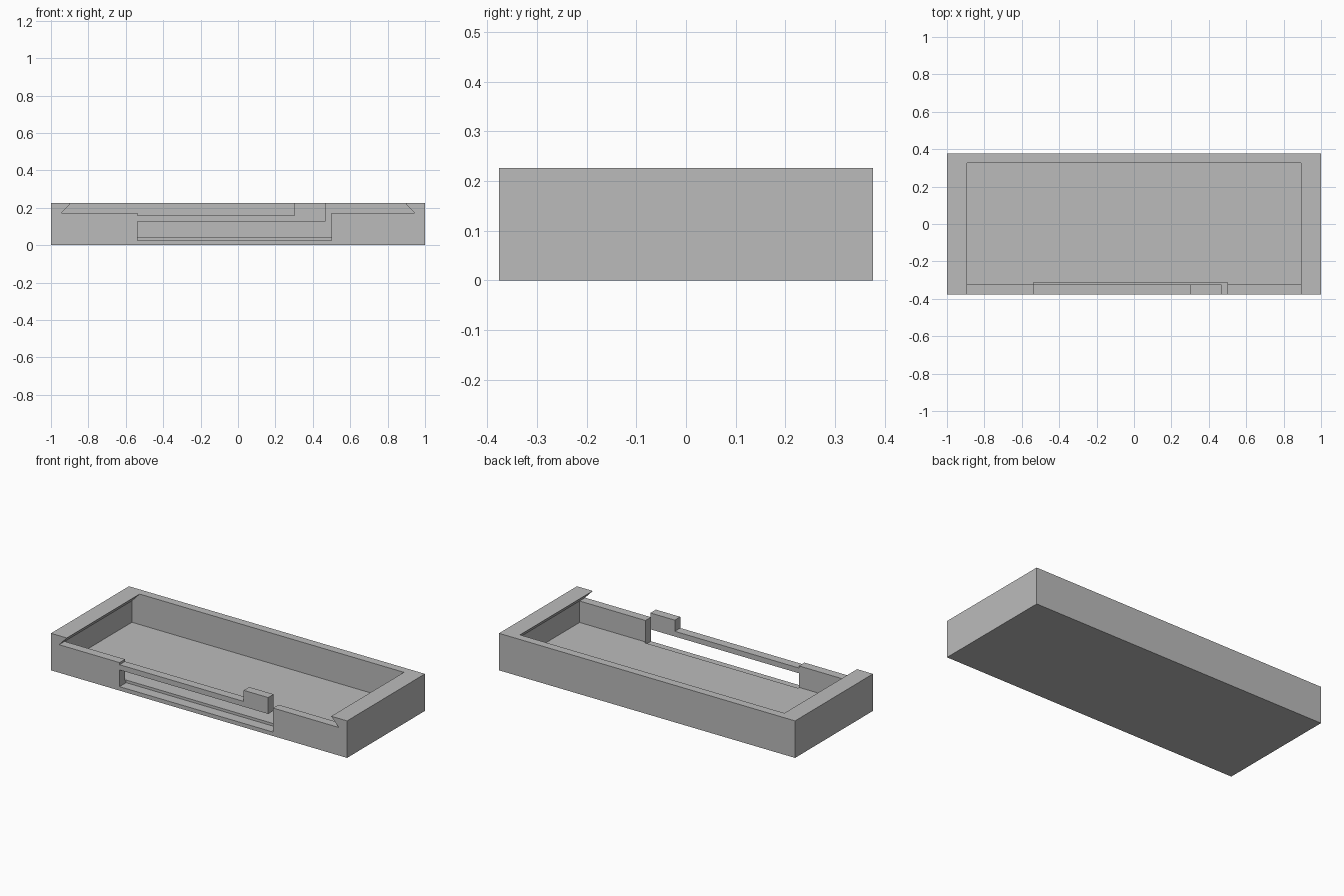
import bpy
import bmesh

if "Cube" in bpy.data.objects:
    bpy.data.objects.remove(bpy.data.objects["Cube"], do_unlink=True)

HALF_X, HALF_Y, HEIGHT = 1.0, 0.376, 0.226
FLOOR, LEDGE = 0.04, 0.171
CAVITY, LIP = 0.945, 0.893              # half widths below and at the top of the lip
OVER = HEIGHT + (HEIGHT - LEDGE)        # cutters rise past the rim
OVER_X = LIP - (CAVITY - LIP)           # the slope carried on up to there
WALL_IN = -0.323                        # inner face of the front wall
SLOT_LEFT, SLOT_RIGHT = -0.537, 0.5
TAB_LEFT, TAB_RIGHT = 0.302, 0.467
BAR_LOW, BAR_HIGH = 0.126, 0.158

grey = bpy.data.materials.new("plain grey")
grey.use_nodes = True
colour = (0.5, 0.5, 0.5, 1)
grey.diffuse_color = colour
grey.node_tree.nodes["Principled BSDF"].inputs["Base Color"].default_value = colour


def prism(name, profile, y0, y1):
    """Extrude an (x, z) profile from y0 to y1."""
    bm = bmesh.new()
    face = bm.faces.new([bm.verts.new((x, y0, z)) for x, z in profile])
    grown = bmesh.ops.extrude_face_region(bm, geom=[face])["geom"]
    moved = [v for v in grown if isinstance(v, bmesh.types.BMVert)]
    bmesh.ops.translate(bm, verts=moved, vec=(0, y1 - y0, 0))
    bmesh.ops.recalc_face_normals(bm, faces=bm.faces)
    mesh = bpy.data.meshes.new(name)
    bm.to_mesh(mesh)
    bm.free()
    mesh.materials.append(grey)
    obj = bpy.data.objects.new(name, mesh)
    bpy.context.collection.objects.link(obj)
    return obj


def cut(body, cutter):
    cutter.hide_render = True
    mod = body.modifiers.new(cutter.name, "BOOLEAN")
    mod.operation, mod.solver, mod.object = "DIFFERENCE", "EXACT", cutter
    bpy.context.view_layer.objects.active = body
    bpy.ops.object.modifier_apply(modifier=mod.name)
    bpy.data.objects.remove(cutter, do_unlink=True)


# Solid block of the tray
tray = prism("tray_body", [(-HALF_X, 0), (HALF_X, 0), (HALF_X, HEIGHT), (-HALF_X, HEIGHT)],
             -HALF_Y, HALF_Y)

# Inner cavity with overhanging side lips
cut(tray, prism("cavity_cutter", [
    (-CAVITY, FLOOR), (CAVITY, FLOOR), (CAVITY, LEDGE), (OVER_X, OVER),
    (-OVER_X, OVER), (-CAVITY, LEDGE)], WALL_IN, 0.326))

# Lid groove through the front wall, left of the latch tab and above the latch bar
cut(tray, prism("groove_cutter", [
    (-CAVITY, LEDGE), (SLOT_LEFT, LEDGE), (SLOT_LEFT, BAR_HIGH), (TAB_LEFT, BAR_HIGH),
    (TAB_LEFT, OVER), (-OVER_X, OVER)], -0.45, -0.312))

# Slot under the latch bar, joined to the groove on the other side of the tab
cut(tray, prism("slot_cutter", [
    (SLOT_LEFT, 0.024), (SLOT_RIGHT, 0.024), (SLOT_RIGHT, LEDGE), (CAVITY, LEDGE),
    (OVER_X, OVER), (TAB_RIGHT, OVER), (TAB_RIGHT, BAR_LOW), (SLOT_LEFT, BAR_LOW)],
    -0.45, -0.312))
